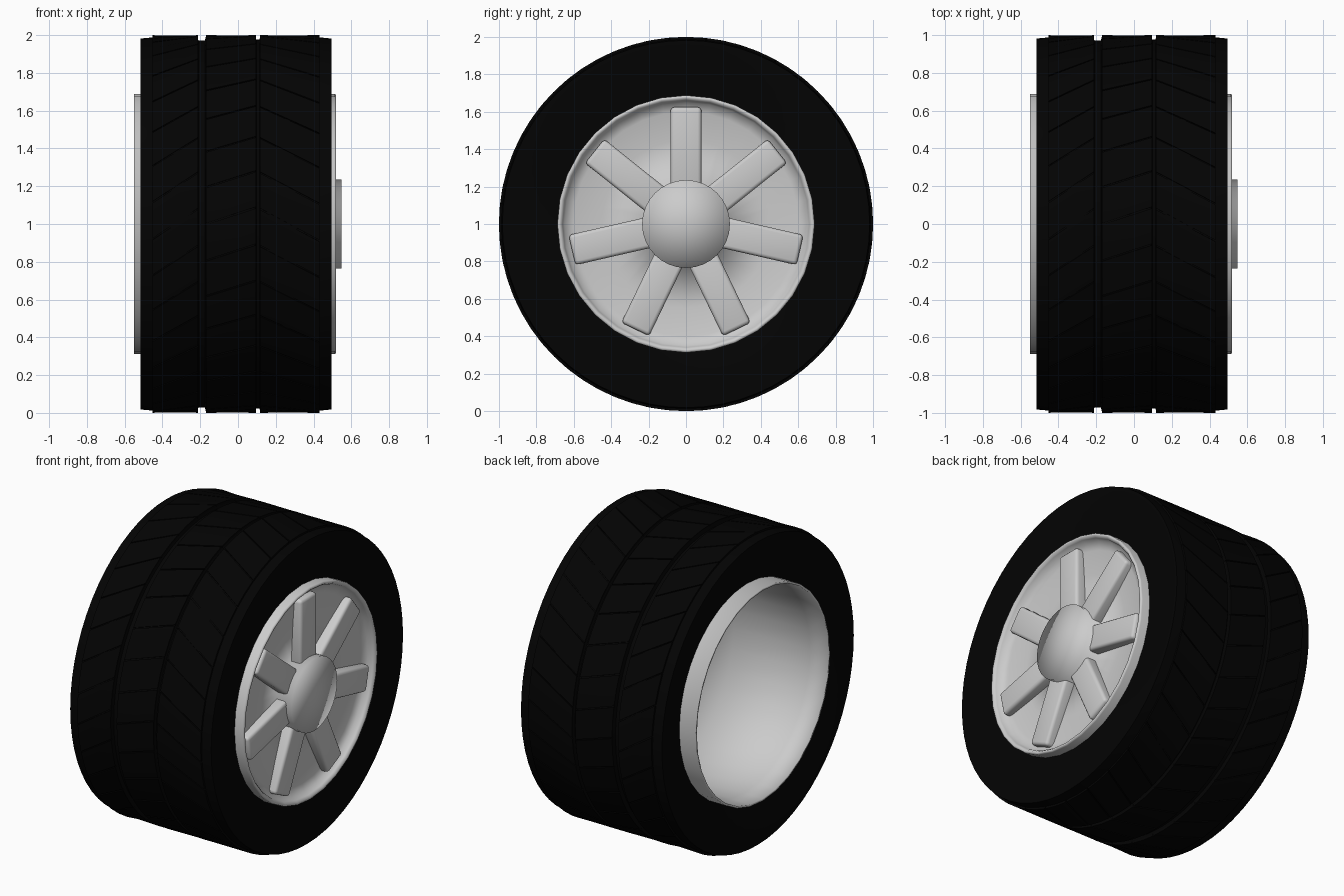
import bpy, bmesh, math
from mathutils import Matrix, Vector

if "Cube" in bpy.data.objects:
    bpy.data.objects.remove(bpy.data.objects["Cube"])

SEG = 32
CENTRE = 1.0  # axle height

rubber = bpy.data.materials.new("rubber")
rubber.diffuse_color = (0.001, 0.001, 0.001, 1)
rubber.use_nodes = True
rubber.node_tree.nodes["Principled BSDF"].inputs["Base Color"].default_value = rubber.diffuse_color


def polar(x, r, a):
    """Point around the axle; angle 0 faces the front, 90 degrees is up."""
    return Vector((x, -r * math.cos(a), CENTRE + r * math.sin(a)))


def finish(name, bm, angle=35, mat=None):
    bmesh.ops.remove_doubles(bm, verts=bm.verts, dist=1e-5)
    bmesh.ops.recalc_face_normals(bm, faces=bm.faces)
    me = bpy.data.meshes.new(name)
    bm.to_mesh(me)
    bm.free()
    ob = bpy.data.objects.new(name, me)
    bpy.context.collection.objects.link(ob)
    if mat:
        me.materials.append(mat)
    bpy.ops.object.select_all(action='DESELECT')
    ob.select_set(True)
    bpy.context.view_layer.objects.active = ob
    bpy.ops.object.shade_smooth_by_angle(angle=math.radians(angle))
    return ob


def lathe(name, profile, closed, seg=SEG, mat=None, angle=35):
    """Spin an (x, radius) profile around the axle."""
    bm = bmesh.new()
    rings = []
    for x, r in profile:
        if r == 0:
            rings.append([bm.verts.new(polar(x, 0, 0))] * seg)
        else:
            rings.append([bm.verts.new(polar(x, r, 2 * math.pi * i / seg)) for i in range(seg)])
    pairs = list(zip(rings, rings[1:]))
    if closed:
        pairs.append((rings[-1], rings[0]))
    for a, b in pairs:
        for i in range(seg):
            j = (i + 1) % seg
            quad = [a[i], a[j], b[j], b[i]]
            bm.faces.new(list(dict.fromkeys(quad)))
    return finish(name, bm, angle, mat)


# Tyre carcass: sidewalls lean in towards the rim, shoulders and two channels
lathe("tyre_body", [
    (-0.43, 0.675), (-0.515, 0.96), (-0.515, 0.982), (-0.45, 0.988), (-0.215, 0.992),
    (-0.21, 0.972), (-0.175, 0.972), (-0.17, 0.992), (0.09, 0.992),
    (0.097, 0.976), (0.113, 0.976), (0.12, 0.992), (0.43, 0.988),
    (0.495, 0.982), (0.495, 0.96), (0.455, 0.675)], True, seg=64, mat=rubber)

# Slanted tread blocks: x range, start angle, end angle
bm = bmesh.new()
step = 2 * math.pi / SEG
gap = 0.004
for x0, x1, a0, a1 in [(-0.452, -0.213, -0.08, 0.08),
                       (-0.170, 0.094, 0.00, 0.087),
                       (0.117, 0.432, 0.08, -0.09)]:
    for k in range(SEG):
        rows = []
        for i in range(3):
            t = k * step + gap + (step - 2 * gap) * i / 2
            rows.append([bm.verts.new(polar(x, r, a + t)) for x, r, a in
                         [(x0, 0.985, a0), (x0, 1.0, a0), (x1, 1.0, a1), (x1, 0.985, a1)]])
        for p, q in zip(rows, rows[1:]):
            for i in range(4):
                j = (i + 1) % 4
                bm.faces.new([p[i], p[j], q[j], q[i]])
        bm.faces.new(rows[0])
        bm.faces.new(rows[-1])
finish("tread_blocks", bm, mat=rubber)

# Rim: hollow at the back, shallow conical dish and centre hub at the front
lathe("rim", [
    (0.12, 0), (0.12, 0.66), (-0.42, 0.67), (-0.55, 0.675), (-0.55, 0.688),
    (0.51, 0.688), (0.52, 0.684), (0.52, 0.672), (0.505, 0.66), (0.475, 0.65),
    (0.46, 0.6), (0.45, 0.45), (0.44, 0.235),
    (0.547, 0.235), (0.547, 0)], False, angle=100)

# Seven rounded spokes
bm = bmesh.new()
r0, r1 = 0.16, 0.625
bmesh.ops.create_cube(bm, size=1, matrix=Matrix.Translation((0.45, 0, (r0 + r1) / 2))
                      @ Matrix.Diagonal((0.12, 0.165, r1 - r0, 1)))
bmesh.ops.bevel(bm, geom=bm.edges[:], offset=0.02, segments=3, profile=0.5, affect='EDGES')
base = bm.verts[:] + bm.edges[:] + bm.faces[:]
for k in range(1, 7):
    new = bmesh.ops.duplicate(bm, geom=base)["geom"]
    bmesh.ops.rotate(bm, cent=(0, 0, 0), matrix=Matrix.Rotation(2 * math.pi * k / 7, 3, 'X'),
                     verts=[v for v in new if isinstance(v, bmesh.types.BMVert)])
bmesh.ops.translate(bm, vec=(0, 0, CENTRE), verts=bm.verts)
finish("spokes", bm)
